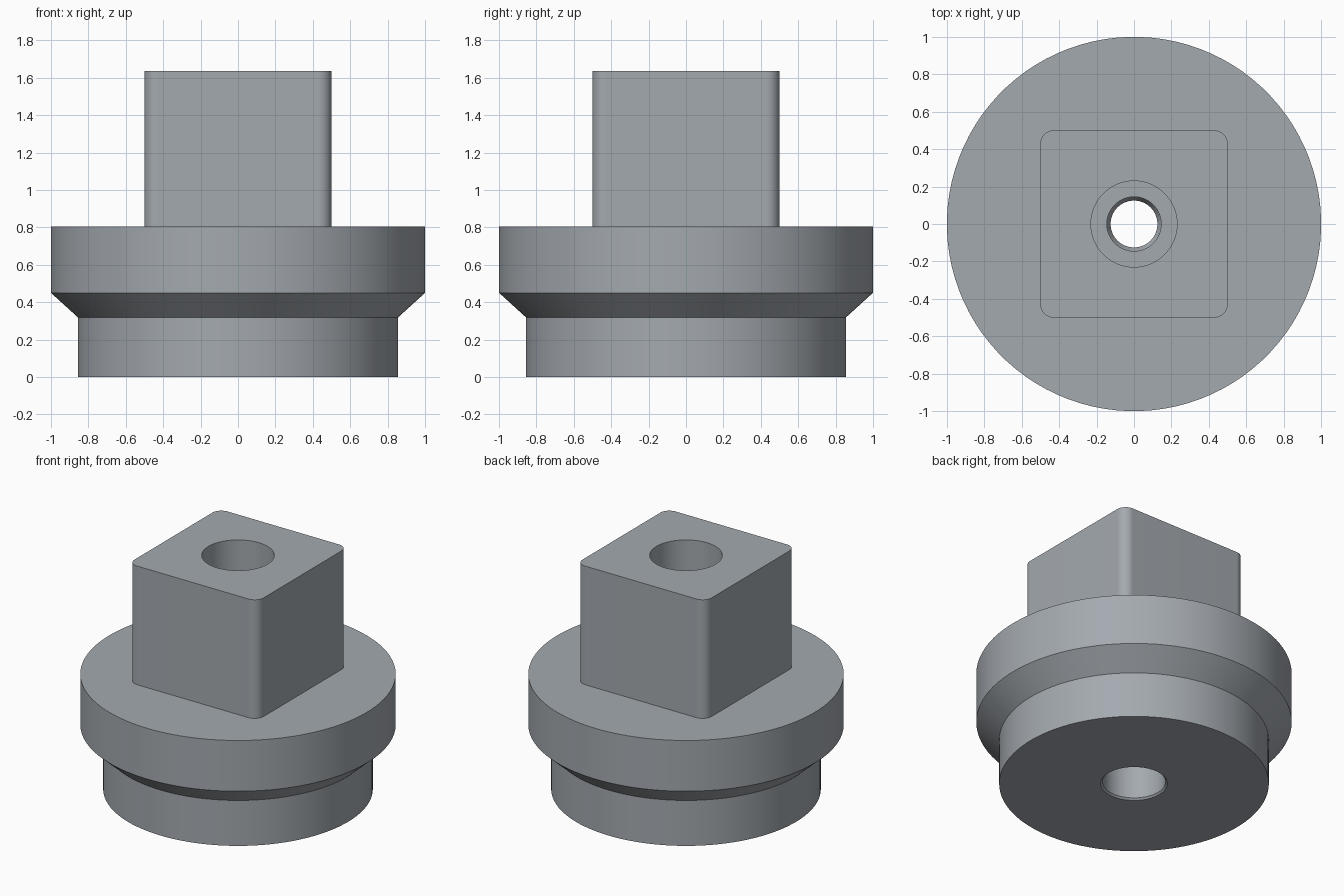
import bpy, bmesh, math

if "Cube" in bpy.data.objects:
    bpy.data.objects.remove(bpy.data.objects["Cube"])

N = 96  # points per ring, divisible by four


def circle(r, z):
    return [(r * math.cos((i + 0.5) * math.tau / N),
             r * math.sin((i + 0.5) * math.tau / N), z) for i in range(N)]


def rounded_square(half, r, z):
    pts, n = [], N // 4
    for k in range(4):
        mid = math.pi / 4 + k * math.pi / 2
        cx = (half - r) * math.sqrt(2) * math.cos(mid)
        cy = (half - r) * math.sqrt(2) * math.sin(mid)
        for j in range(n):
            a = (k + j / (n - 1)) * math.pi / 2
            pts.append((cx + r * math.cos(a), cy + r * math.sin(a), z))
    return pts


def loft(name, rings, mat):
    """Join consecutive rings with quads and smooth the round walls."""
    bm = bmesh.new()
    loops = [[bm.verts.new(p) for p in ring] for ring in rings]
    for a, b in zip(loops, loops[1:]):
        for i in range(N):
            j = (i + 1) % N
            bm.faces.new((a[i], b[i], b[j], a[j]))
    mesh = bpy.data.meshes.new(name)
    bm.to_mesh(mesh)
    bm.free()
    mesh.materials.append(mat)
    obj = bpy.data.objects.new(name, mesh)
    bpy.context.collection.objects.link(obj)
    bpy.ops.object.select_all(action='DESELECT')
    obj.select_set(True)
    bpy.context.view_layer.objects.active = obj
    bpy.ops.object.shade_smooth_by_angle(angle=math.radians(25))
    return obj


steel = bpy.data.materials.new("grey steel")
steel.diffuse_color = (0.37, 0.40, 0.43, 1)
steel.use_nodes = True
steel.node_tree.nodes["Principled BSDF"].inputs["Base Color"].default_value = steel.diffuse_color

FLANGE_TOP, TOP, SHELF = 0.805, 1.635, 0.80

# Square drive block with a rounded outline and an open bore mouth
loft("square_drive", [
    circle(0.23, SHELF),
    circle(0.23, TOP),
    rounded_square(0.5, 0.07, TOP),
    rounded_square(0.5, 0.07, FLANGE_TOP),
], steel)

# Flange, conical underside, lower plug and stepped through hole
base_profile = [(1.0, FLANGE_TOP), (1.0, 0.45), (0.855, 0.318), (0.855, 0.0),
                (0.212, 0.0), (0.2, 0.012), (0.2, 0.42), (0.125, 0.42),
                (0.125, 0.70), (0.145, 0.74), (0.145, SHELF), (0.23, SHELF)]
loft("flanged_base",
     [rounded_square(0.5, 0.07, FLANGE_TOP)] + [circle(r, z) for r, z in base_profile],
     steel)
